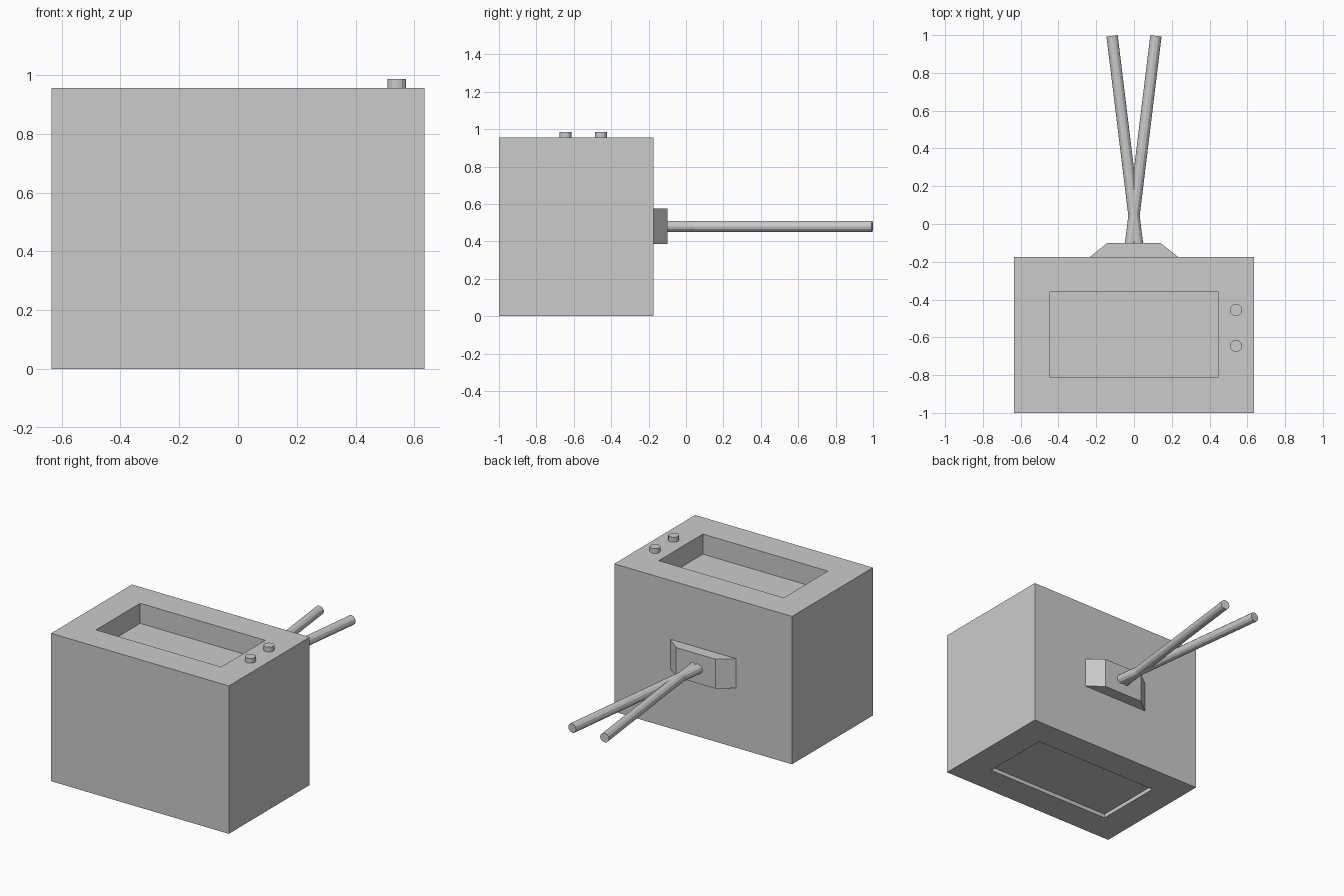
import bpy, bmesh, math
from mathutils import Vector

if "Cube" in bpy.data.objects:
    bpy.data.objects.remove(bpy.data.objects["Cube"])

grey = bpy.data.materials.new("plain grey")
grey.diffuse_color = (0.6, 0.6, 0.6, 1)
grey.use_nodes = True
grey.node_tree.nodes["Principled BSDF"].inputs["Base Color"].default_value = grey.diffuse_color


def finish(name, bm):
    bmesh.ops.recalc_face_normals(bm, faces=bm.faces)
    mesh = bpy.data.meshes.new(name)
    bm.to_mesh(mesh)
    bm.free()
    mesh.materials.append(grey)
    ob = bpy.data.objects.new(name, mesh)
    bpy.context.collection.objects.link(ob)
    return ob


def prism(name, outline, z0, z1):
    """Extrude an outline in the xy plane from z0 to z1."""
    bm = bmesh.new()
    face = bm.faces.new([bm.verts.new((x, y, z0)) for x, y in outline])
    ext = bmesh.ops.extrude_face_region(bm, geom=[face])
    top = [v for v in ext["geom"] if isinstance(v, bmesh.types.BMVert)]
    bmesh.ops.translate(bm, verts=top, vec=(0, 0, z1 - z0))
    return finish(name, bm)


def rod(name, start, end, radius, sides):
    """Flat-sided cylinder between two points."""
    a, b = Vector(start), Vector(end)
    bm = bmesh.new()
    bmesh.ops.create_cone(bm, cap_ends=True, segments=sides, radius1=radius,
                          radius2=radius, depth=(b - a).length)
    ob = finish(name, bm)
    ob.location = (a + b) / 2
    ob.rotation_mode = 'QUATERNION'
    ob.rotation_quaternion = (b - a).to_track_quat('Z', 'Y')
    return ob


def rect(x, y0, y1):
    return [(-x, y0), (x, y0), (x, y1), (-x, y1)]


HEIGHT, SX, SY0, SY1 = 0.955, 0.447, -0.81, -0.36

# Cabinet: box with the screen recess and a shallow panel recess opposite
cabinet = prism("cabinet", rect(0.635, -1.0, -0.175), 0, HEIGHT)
for name, z0, z1 in (("screen_cutter", HEIGHT - 0.13, HEIGHT + 0.1),
                     ("panel_cutter", -0.1, 0.025)):
    cutter = prism(name, rect(SX, SY0, SY1), z0, z1)
    cutter.hide_render = True
    cutter.hide_viewport = True
    cut = cabinet.modifiers.new(name, 'BOOLEAN')
    cut.operation = 'DIFFERENCE'
    cut.solver = 'EXACT'
    cut.object = cutter

# Control knobs beside the screen
for i, y in enumerate((-0.455, -0.645)):
    rod(f"knob_{i + 1}", (0.54, y, HEIGHT - 0.01), (0.54, y, 0.986), 0.032, 12)

# Antenna base: tapered block
prism("antenna_base",
      [(-0.235, -0.175), (0.235, -0.175), (0.14, -0.10), (-0.14, -0.10)],
      0.385, 0.575)

# Crossed antenna rods
for side, label in ((-1, "left"), (1, "right")):
    rod(f"antenna_{label}", (-side * 0.02, -0.12, 0.48),
        (side * 0.116, 0.996, 0.48), 0.03, 12)
